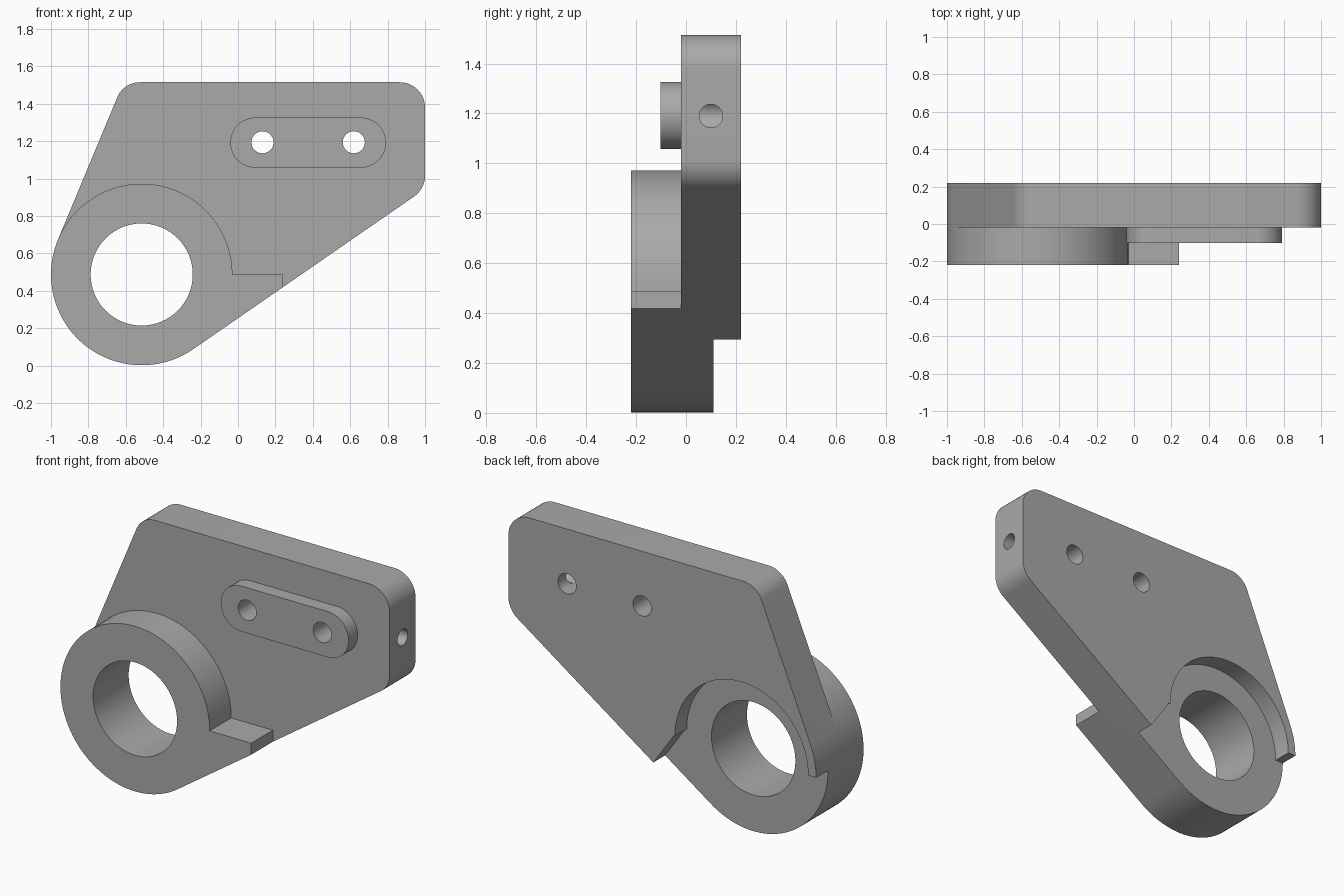
import bpy, bmesh, math
from mathutils import Vector, Matrix

if "Cube" in bpy.data.objects:
    bpy.data.objects.remove(bpy.data.objects["Cube"])

grey = bpy.data.materials.new("plain grey")
grey.use_nodes = True
colour = (0.4, 0.4, 0.4, 1)
grey.diffuse_color = colour
grey.node_tree.nodes["Principled BSDF"].inputs["Base Color"].default_value = colour

HUB = Vector((-0.515, 0.487))
HUB_R, BORE_R, POCKET_R = 0.485, 0.273, 0.433
FRONT, FACE, STEP, BACK = -0.22, -0.02, 0.11, 0.22
LOW = math.radians(34.65)      # slope of the lower edge
LEFT = math.radians(157.35)    # normal of the left edge


def arc(c, r, a0, a1, n):
    return [Vector((c[0] + r * math.cos(a0 + (a1 - a0) * i / n),
                    c[1] + r * math.sin(a0 + (a1 - a0) * i / n))) for i in range(n + 1)]


def fillet(prev, corner, nxt, r, n=12):
    """Rounded corner between two straight edges."""
    a, b = (prev - corner).normalized(), (nxt - corner).normalized()
    half = a.angle(b) / 2
    c = corner + (a + b).normalized() * r / math.sin(half)
    p, q = corner + a * r / math.tan(half) - c, corner + b * r / math.tan(half) - c
    a0 = math.atan2(p.y, p.x)
    turn = (math.atan2(q.y, q.x) - a0 + math.pi) % math.tau - math.pi
    return arc(c, r, a0, a0 + turn, n)


def prism(name, profile, y0, y1):
    """Extrude an x-z profile from y0 to y1."""
    bm = bmesh.new()
    face = bm.faces.new([bm.verts.new((p[0], y0, p[1])) for p in profile])
    top = bmesh.ops.extrude_face_region(bm, geom=[face])["geom"]
    bmesh.ops.translate(bm, vec=(0, y1 - y0, 0),
                        verts=[v for v in top if isinstance(v, bmesh.types.BMVert)])
    bmesh.ops.recalc_face_normals(bm, faces=bm.faces)
    mesh = bpy.data.meshes.new(name)
    bm.to_mesh(mesh)
    bm.free()
    mesh.materials.append(grey)
    obj = bpy.data.objects.new(name, mesh)
    bpy.context.collection.objects.link(obj)
    return obj


def combine(target, tool, operation):
    tool.hide_render = True
    mod = target.modifiers.new(operation, "BOOLEAN")
    mod.operation, mod.object, mod.solver = operation, tool, "EXACT"
    bpy.context.view_layer.objects.active = target
    bpy.ops.object.modifier_apply(modifier=mod.name)
    bpy.data.objects.remove(tool)


# Outline shared by the hub and the plate
hub_arc = arc(HUB, HUB_R, LEFT, LOW + 1.5 * math.pi, 56)
tangent_left, tangent_low = hub_arc[0], hub_arc[-1]
top_left = Vector((-0.612, 1.515))
top_right = Vector((1, 1.515))
low_right = Vector((1, tangent_low.y + (1 - tangent_low.x) * math.tan(LOW)))
outline = (hub_arc
           + fillet(tangent_low, low_right, top_right, 0.135)
           + fillet(low_right, top_right, top_left, 0.135)
           + fillet(top_right, top_left, tangent_left, 0.13))
body = prism("bracket_body", outline, FRONT, BACK)

# Cut the front back to the plate face, leaving the hub and its tab
front_cut = arc(HUB, HUB_R, 0, LEFT, 48) + [
    Vector(p) for p in ((-1.3, tangent_left.y), (-1.3, 2), (1.3, 2), (1.3, -0.2),
                        (0.24, -0.2), (0.24, HUB.y))]
combine(body, prism("front_cutter", front_cut, FRONT - 0.2, FACE), "DIFFERENCE")

# Stepped recess in the back, ending square to the lower edge
edge = Vector((-0.075, HUB.y))
down = edge + Vector((math.sin(LOW), -math.cos(LOW))) * 0.6
pocket = arc(HUB, POCKET_R, 0, math.pi, 48) + [
    Vector((-1.3, HUB.y)), Vector((-1.3, down.y)), down, edge]
combine(body, prism("pocket_cutter", pocket, STEP, BACK + 0.2), "DIFFERENCE")

# Raised slot-shaped pad
pad = (arc((0.657, 1.192), 0.134, -math.pi / 2, math.pi / 2, 24)
       + arc((0.093, 1.192), 0.134, math.pi / 2, 1.5 * math.pi, 24))
combine(body, prism("slot_pad", pad, -0.102, 0.02), "UNION")

# Large bore and the two bolt holes
for centre, radius, sides in ((HUB, BORE_R, 64), ((0.131, 1.194), 0.059, 32),
                              ((0.619, 1.194), 0.059, 32)):
    hole = prism("hole_cutter", arc(centre, radius, 0, math.tau, sides)[:-1], -0.5, 0.5)
    combine(body, hole, "DIFFERENCE")

# Cross hole from the side into the nearest bolt hole
cross = prism("cross_cutter", arc((0, 0), 0.047, 0, math.tau, 32)[:-1], 0, 0.6)
cross.data.transform(Matrix.Translation((1.22, 0.1, 1.19)) @ Matrix.Rotation(math.pi / 2, 4, "Z"))
combine(body, cross, "DIFFERENCE")

# Smooth curved walls, crisp edges
bpy.ops.object.select_all(action="DESELECT")
body.select_set(True)
bpy.context.view_layer.objects.active = body
bpy.ops.object.shade_smooth_by_angle(angle=math.radians(25))
